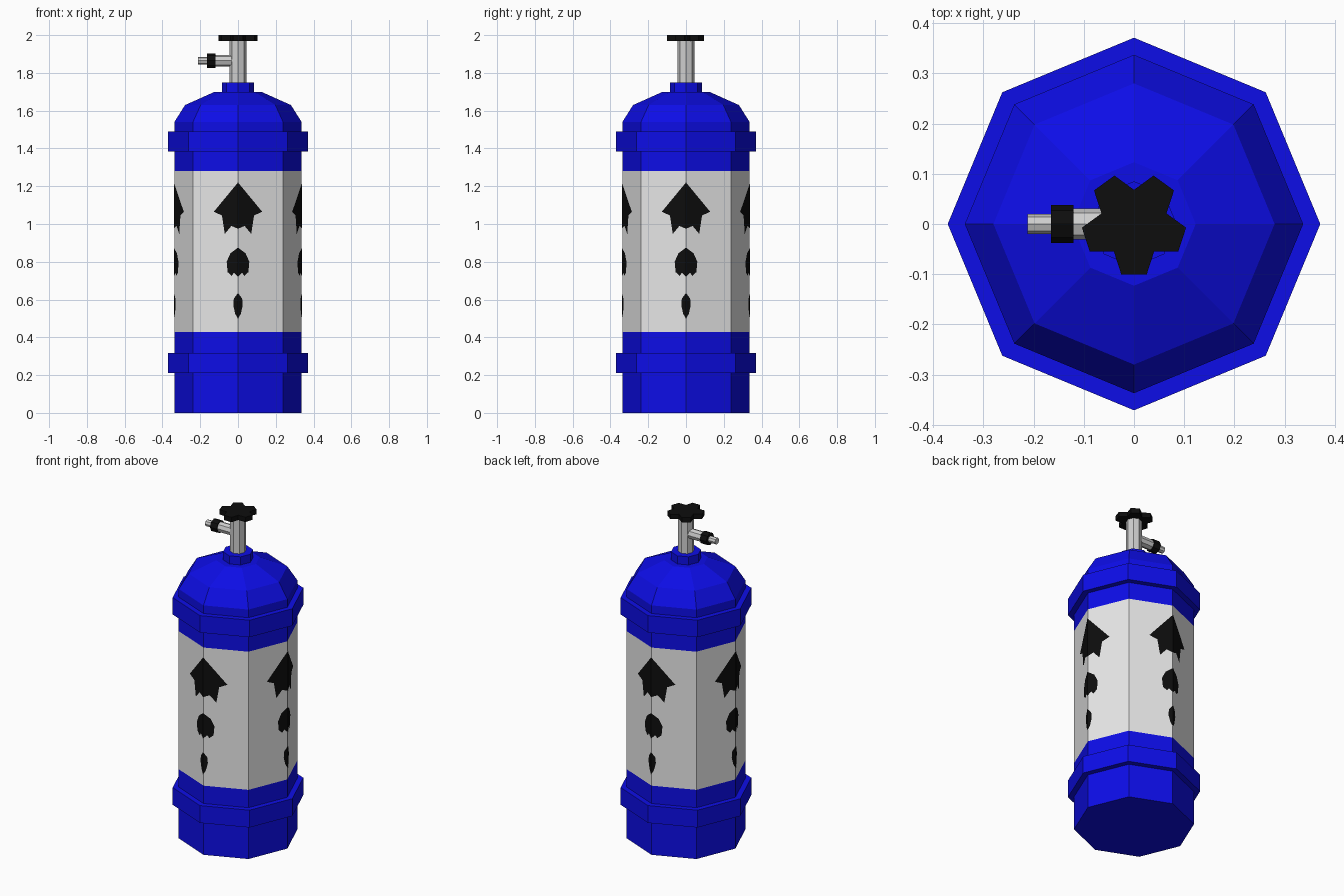
import bpy, bmesh, math
from mathutils import Matrix, Vector

if "Cube" in bpy.data.objects:
    bpy.data.objects.remove(bpy.data.objects["Cube"])


def material(name, rgb):
    m = bpy.data.materials.new(name)
    m.diffuse_color = (*rgb, 1)
    m.use_nodes = True
    m.node_tree.nodes["Principled BSDF"].inputs["Base Color"].default_value = m.diffuse_color
    return m


BLUE = material("blue_paint", (0.004, 0.004, 0.8))
WHITE = material("white_paint", (0.8, 0.8, 0.8))
METAL = material("grey_metal", (0.62, 0.62, 0.62))
BLACK = material("black", (0.004, 0.004, 0.004))


def finish(name, bm, mats, fix=True):
    if fix:
        bmesh.ops.recalc_face_normals(bm, faces=bm.faces[:])
    me = bpy.data.meshes.new(name)
    bm.to_mesh(me)
    bm.free()
    for m in mats:
        me.materials.append(m)
    ob = bpy.data.objects.new(name, me)
    bpy.context.collection.objects.link(ob)
    return ob


def lathe(name, profile, mats, n=8, matrix=Matrix(), rule=None):
    """Faceted solid of revolution about z from (radius, height) pairs."""
    bm = bmesh.new()
    rings = [[bm.verts.new((r * math.cos(2 * math.pi * i / n),
                            r * math.sin(2 * math.pi * i / n), z))
              for i in range(n)] for r, z in profile]
    for a, b in zip(rings, rings[1:]):
        for i in range(n):
            j = (i + 1) % n
            bm.faces.new((a[i], a[j], b[j], b[i]))
    bm.faces.new(rings[0])
    bm.faces.new(rings[-1])
    if rule:
        for f in bm.faces:
            f.material_index = rule(f.calc_center_median())
    bm.transform(matrix)
    return finish(name, bm, mats)


R, BAND = 0.337, 0.371

# Tank with both raised bands, white middle and domed shoulder
lathe("tank", [(R, 0), (R, 0.21), (BAND, 0.21), (BAND, 0.317), (R, 0.317),
               (R, 0.427), (R, 1.28), (R, 1.385), (BAND, 1.385), (BAND, 1.49),
               (R, 1.49), (R, 1.54), (0.28, 1.63), (0.123, 1.70)],
      [BLUE, WHITE], rule=lambda c: int(0.43 < c.z < 1.28))
lathe("neck", [(0.085, 1.69), (0.085, 1.75)], [BLUE])

# Valve stem and the outlet pointing to -x
lathe("valve_stem", [(0.045, 1.74), (0.045, 1.975)], [METAL])
side = Matrix.Translation((0, 0, 1.865)) @ Matrix.Rotation(-math.pi / 2, 4, 'Y')
lathe("outlet_pipe", [(0.031, 0.02), (0.031, 0.125)], [METAL], matrix=side)
lathe("outlet_nut", [(0.038, 0.12), (0.038, 0.165)], [BLACK], matrix=side)
lathe("outlet_tip", [(0.02, 0.16), (0.02, 0.212)], [METAL], matrix=side)

# Five-lobed hand wheel
bm = bmesh.new()
outline = []
for k in range(5):
    for deg, r in ((-14, 0.104), (14, 0.104), (36, 0.068)):
        a = math.radians(-90 + 72 * k + deg)
        outline.append(bm.verts.new((r * math.cos(a), r * math.sin(a), 1.97)))
face = bm.faces.new(outline)
ext = bmesh.ops.extrude_face_region(bm, geom=[face], use_keep_orig=True)
for v in ext["geom"]:
    if isinstance(v, bmesh.types.BMVert):
        v.co.z = 2.0
finish("hand_wheel", bm, [BLACK])

# Painted arrows folded over the four axis-facing edges (half outlines)
ARROWS = {
    "large": [(0, 1.22), (0.128, 1.065), (0.085, 1.045), (0.07, 0.948),
              (0.035, 0.99), (0, 0.975)],
    "medium": [(0, 0.875), (0.04, 0.845), (0.06, 0.80), (0.055, 0.745),
               (0.033, 0.725), (0.022, 0.742), (0, 0.72)],
    "small": [(0, 0.635), (0.022, 0.605), (0.025, 0.57), (0.015, 0.525),
              (0, 0.497)],
}
SLOPE = math.tan(math.pi / 8)
for size, pts in ARROWS.items():
    bm = bmesh.new()
    for k in range(4):
        turn = Matrix.Rotation(k * math.pi / 2, 3, 'Z')
        for s in (1, -1):
            vs = [bm.verts.new(turn @ Vector((s * x, -(R + 0.003 - x * SLOPE), z)))
                  for x, z in pts]
            f = bm.faces.new(vs)
            f.normal_update()
            c = f.calc_center_median()
            if f.normal.x * c.x + f.normal.y * c.y < 0:
                f.normal_flip()
    finish(size + "_arrows", bm, [BLACK], fix=False)
